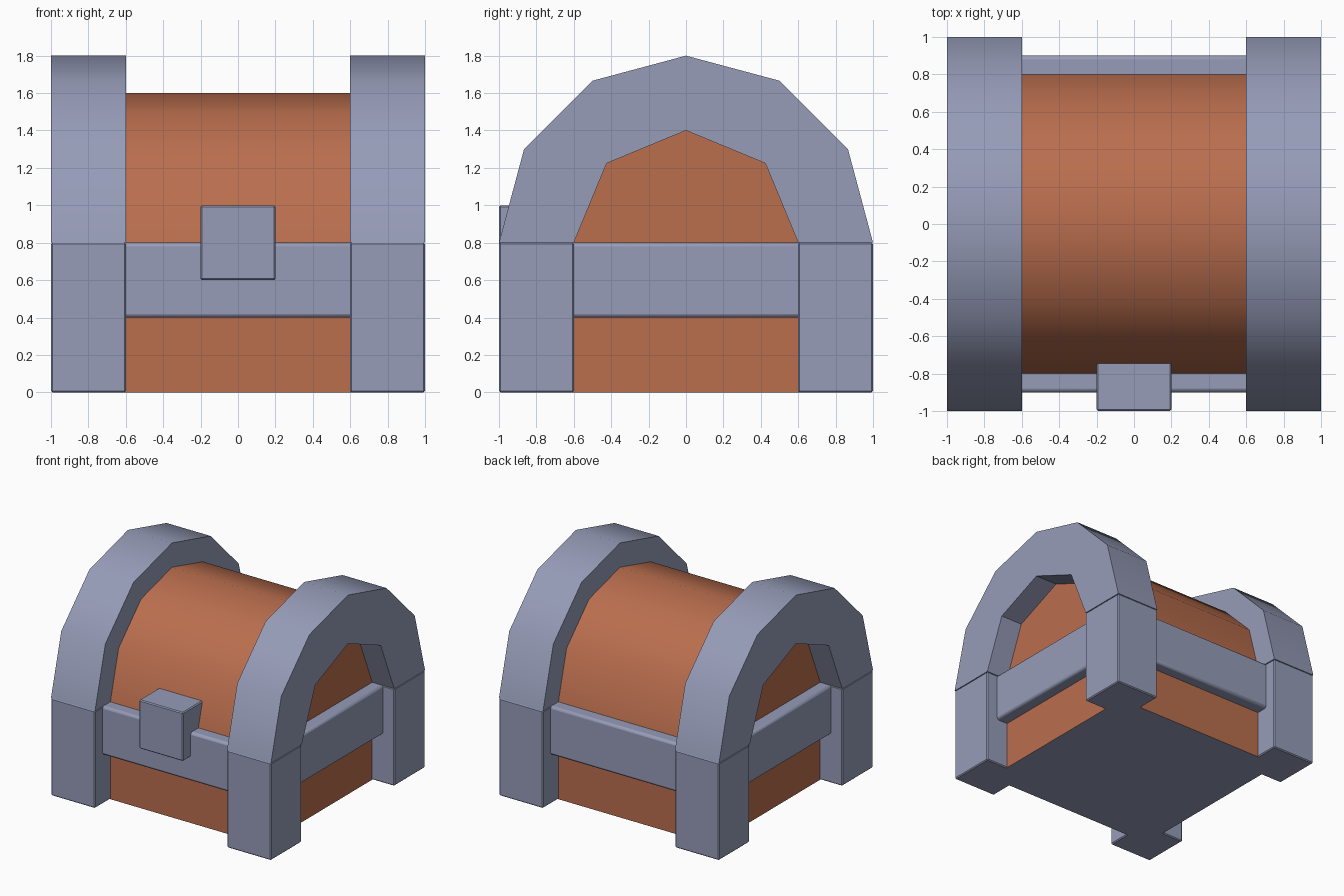
import bpy, bmesh, math

if "Cube" in bpy.data.objects:
    bpy.data.objects.remove(bpy.data.objects["Cube"])


def material(name, rgb):
    m = bpy.data.materials.new(name)
    m.diffuse_color = (*rgb, 1)
    m.use_nodes = True
    m.node_tree.nodes["Principled BSDF"].inputs["Base Color"].default_value = m.diffuse_color
    return m


GREY = material("blue_grey_metal", (0.305, 0.332, 0.479))
ORANGE = material("orange_wood", (0.49, 0.156, 0.076))


def finish(name, bm, mats, bevel=0, segments=1, smooth=None):
    bmesh.ops.recalc_face_normals(bm, faces=bm.faces[:])
    me = bpy.data.meshes.new(name)
    bm.to_mesh(me)
    bm.free()
    ob = bpy.data.objects.new(name, me)
    bpy.context.collection.objects.link(ob)
    for m in mats:
        me.materials.append(m)
    if bevel:
        mod = ob.modifiers.new("Bevel", "BEVEL")
        mod.width, mod.segments = bevel, segments
    if smooth:
        bpy.ops.object.select_all(action="DESELECT")
        ob.select_set(True)
        bpy.context.view_layer.objects.active = ob
        bpy.ops.object.shade_smooth_by_angle(angle=math.radians(smooth))
    return ob


def box(name, lo, hi, mat, **kw):
    bm = bmesh.new()
    bmesh.ops.create_cube(bm, size=1)
    for v in bm.verts:
        v.co = [(a + b) / 2 + c * (b - a) for a, b, c in zip(lo, hi, v.co)]
    return finish(name, bm, [mat], **kw)


def arc(radius, steps):
    return [(radius * math.cos(math.pi * i / steps),
             0.8 + radius * math.sin(math.pi * i / steps)) for i in range(steps + 1)]


def extrude_x(name, profile, x0, x1, mat, **kw):
    bm = bmesh.new()
    face = bm.faces.new([bm.verts.new((x0, y, z)) for y, z in profile])
    new = bmesh.ops.extrude_face_region(bm, geom=[face])["geom"]
    bmesh.ops.translate(bm, vec=(x1 - x0, 0, 0),
                        verts=[v for v in new if isinstance(v, bmesh.types.BMVert)])
    return finish(name, bm, [mat], **kw)


# Wooden body with a grey underside, and the rounded lid
body = box("body", (-0.8, -0.8, 0), (0.8, 0.8, 0.8), ORANGE)
body.data.materials.append(GREY)
for p in body.data.polygons:
    if p.normal.z < -0.5:
        p.material_index = 1
extrude_x("lid", arc(0.8, 6), -0.8, 0.8, ORANGE, smooth=40)

for s, side in ((-1, "left"), (1, "right")):
    # Lid arches: six-sided outside, four-sided opening
    extrude_x(side + "_arch", arc(1, 6) + arc(0.6, 4)[::-1],
              s * 0.6, s * 1.0, GREY, smooth=35)
    # Side rails
    x = sorted((s * 0.7, s * 0.9))
    box(side + "_rail", (x[0], -0.7, 0.4), (x[1], 0.7, 0.8), GREY,
        bevel=0.02, segments=2, smooth=50)
    # Corner legs
    for t, end in ((-1, "front"), (1, "back")):
        x, y = sorted((s * 0.6, s * 1.0)), sorted((t * 0.6, t * 1.0))
        box(f"{end}_{side}_leg", (x[0], y[0], 0), (x[1], y[1], 0.8), GREY, bevel=0.008)

# Front and back rails
for t, end in ((-1, "front"), (1, "back")):
    y = sorted((t * 0.7, t * 0.9))
    box(end + "_rail", (-0.7, y[0], 0.4), (0.7, y[1], 0.8), GREY,
        bevel=0.02, segments=2, smooth=50)

# Lock block
box("lock", (-0.2, -1, 0.6), (0.2, -0.7, 1), GREY, bevel=0.008)
